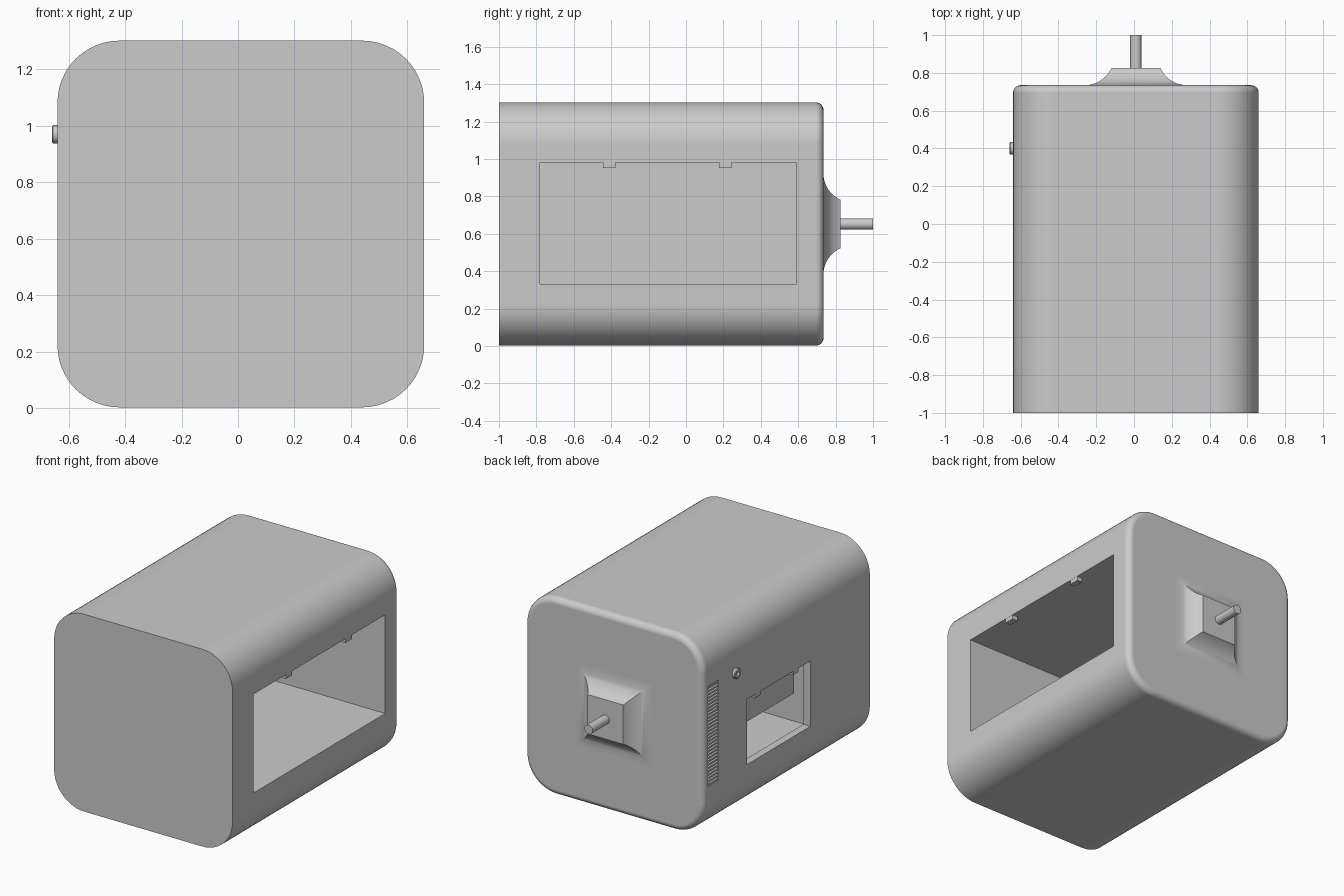
import bpy
import bmesh
from math import sin, cos, pi, radians

if "Cube" in bpy.data.objects:
    bpy.data.objects.remove(bpy.data.objects["Cube"], do_unlink=True)

CX, CZ, HALF = 0.01, 0.652, 0.65      # body centre and half width
BACK = 0.735

grey = bpy.data.materials.new("plain_grey")
grey.use_nodes = True
grey.diffuse_color = (0.6, 0.6, 0.6, 1)
grey.node_tree.nodes["Principled BSDF"].inputs["Base Color"].default_value = (0.6, 0.6, 0.6, 1)


def finish(name, bm):
    bmesh.ops.recalc_face_normals(bm, faces=bm.faces)
    mesh = bpy.data.meshes.new(name)
    bm.to_mesh(mesh)
    bm.free()
    mesh.materials.append(grey)
    obj = bpy.data.objects.new(name, mesh)
    bpy.context.collection.objects.link(obj)
    return obj


def select(obj):
    bpy.ops.object.select_all(action='DESELECT')
    obj.select_set(True)
    bpy.context.view_layer.objects.active = obj


def smooth(obj):
    select(obj)
    bpy.ops.object.shade_smooth_by_angle(angle=radians(30))


def add_box(bm, x, y, z):
    verts = bmesh.ops.create_cube(bm, size=1)["verts"]
    for v in verts:
        for i, (lo, hi) in enumerate((x, y, z)):
            v.co[i] = lo if v.co[i] < 0 else hi


def box(name, x, y, z):
    bm = bmesh.new()
    add_box(bm, x, y, z)
    return finish(name, bm)


def loft(name, rings):
    """Skin rings of (points in xz, y) and cap both ends."""
    bm = bmesh.new()
    loops = [[bm.verts.new((px, y, pz)) for px, pz in pts] for pts, y in rings]
    for a, b in zip(loops, loops[1:]):
        for i in range(len(a)):
            j = (i + 1) % len(a)
            bm.faces.new((a[i], a[j], b[j], b[i]))
    bm.faces.new(loops[0])
    bm.faces.new(loops[-1])
    return finish(name, bm)


def rounded_square(half, radius, steps=12):
    pts = []
    for k, (sx, sz) in enumerate(((1, 1), (-1, 1), (-1, -1), (1, -1))):
        for i in range(steps + 1):
            a = (k + i / steps) * pi / 2
            pts.append((CX + sx * (half - radius) + radius * cos(a),
                        CZ + sz * (half - radius) + radius * sin(a)))
    return pts


def cut(obj, x, y, z):
    tool = box("cutter", x, y, z)
    tool.hide_render = True
    mod = obj.modifiers.new("cut", 'BOOLEAN')
    mod.operation = 'DIFFERENCE'
    mod.solver = 'EXACT'
    mod.object = tool
    select(obj)
    bpy.ops.object.modifier_apply(modifier=mod.name)
    bpy.data.objects.remove(tool, do_unlink=True)


# Body: rounded square tube with a softened back rim
RIM = 0.04
rings = [(rounded_square(HALF, 0.22), -1.0)]
for i in range(7):
    t = i / 6 * pi / 2
    inset = RIM * (1 - cos(t))
    rings.append((rounded_square(HALF - inset, 0.22 - inset), BACK - RIM + RIM * sin(t)))
body = loft("body", rings)

# Large compartment on the +x side, small one with a lipped opening on the other
cut(body, (-0.16, 0.8), (-0.78, 0.59), (0.33, 0.98))
cut(body, (-0.59, -0.22), (-0.42, 0.32), (0.30, 0.79))
cut(body, (-0.8, -0.5), (-0.38, 0.28), (0.32, 0.75))
# Vent recess
cut(body, (-0.8, -0.61), (0.575, 0.69), (0.33, 0.99))
smooth(body)
body.modifiers.new("even_normals", 'WEIGHTED_NORMAL').keep_sharp = True

# Vent slats
bm = bmesh.new()
for i in range(30):
    z = 0.335 + i * 0.022
    add_box(bm, (-0.64, -0.605), (0.57, 0.695), (z, z + 0.011))
finish("vent_slats", bm)

# Hinge tabs hanging from the top of both openings
bm = bmesh.new()
for y in (-0.41, 0.21):
    add_box(bm, (0.62, 0.659), (y - 0.033, y + 0.033), (0.952, 0.985))
finish("large_opening_tabs", bm)
bm = bmesh.new()
for y in (-0.23, 0.16):
    add_box(bm, (-0.639, -0.61), (y - 0.03, y + 0.03), (0.725, 0.755))
finish("small_opening_tabs", bm)

# Panel hanging inside the small compartment
box("hanging_panel", (-0.55, -0.53), (-0.34, 0.24), (0.53, 0.795))

# Flared square boss on the back
END = radians(65)
rings = []
for i in range(11):
    t = END * i / 10
    h = 0.27 - 0.14 * sin(t) / sin(END)
    y = BACK + 0.09 * (1 - cos(t)) / (1 - cos(END))
    rings.append(([(CX + sx * h, CZ + sz * h)
                   for sx, sz in ((1, 1), (-1, 1), (-1, -1), (1, -1))], y))
smooth(loft("back_boss", rings))


def circle(radius, n=32):
    return [(CX + radius * cos(2 * pi * i / n), CZ + radius * sin(2 * pi * i / n))
            for i in range(n)]


# Shaft
smooth(loft("shaft", [(circle(0.03), 0.81), (circle(0.03), 1.0)]))

# Round button with a hollow centre on the -x side
bm = bmesh.new()
profile = ((0.033, -0.63), (0.033, -0.655), (0.028, -0.66), (0.014, -0.66), (0.014, -0.645))
N = 24
loops = [[bm.verts.new((x, 0.4 + r * cos(2 * pi * i / N), 0.97 + r * sin(2 * pi * i / N)))
          for i in range(N)] for r, x in profile]
for a, b in zip(loops, loops[1:]):
    for i in range(N):
        j = (i + 1) % N
        bm.faces.new((a[i], a[j], b[j], b[i]))
bm.faces.new(loops[0])
bm.faces.new(loops[-1])
smooth(finish("side_button", bm))
